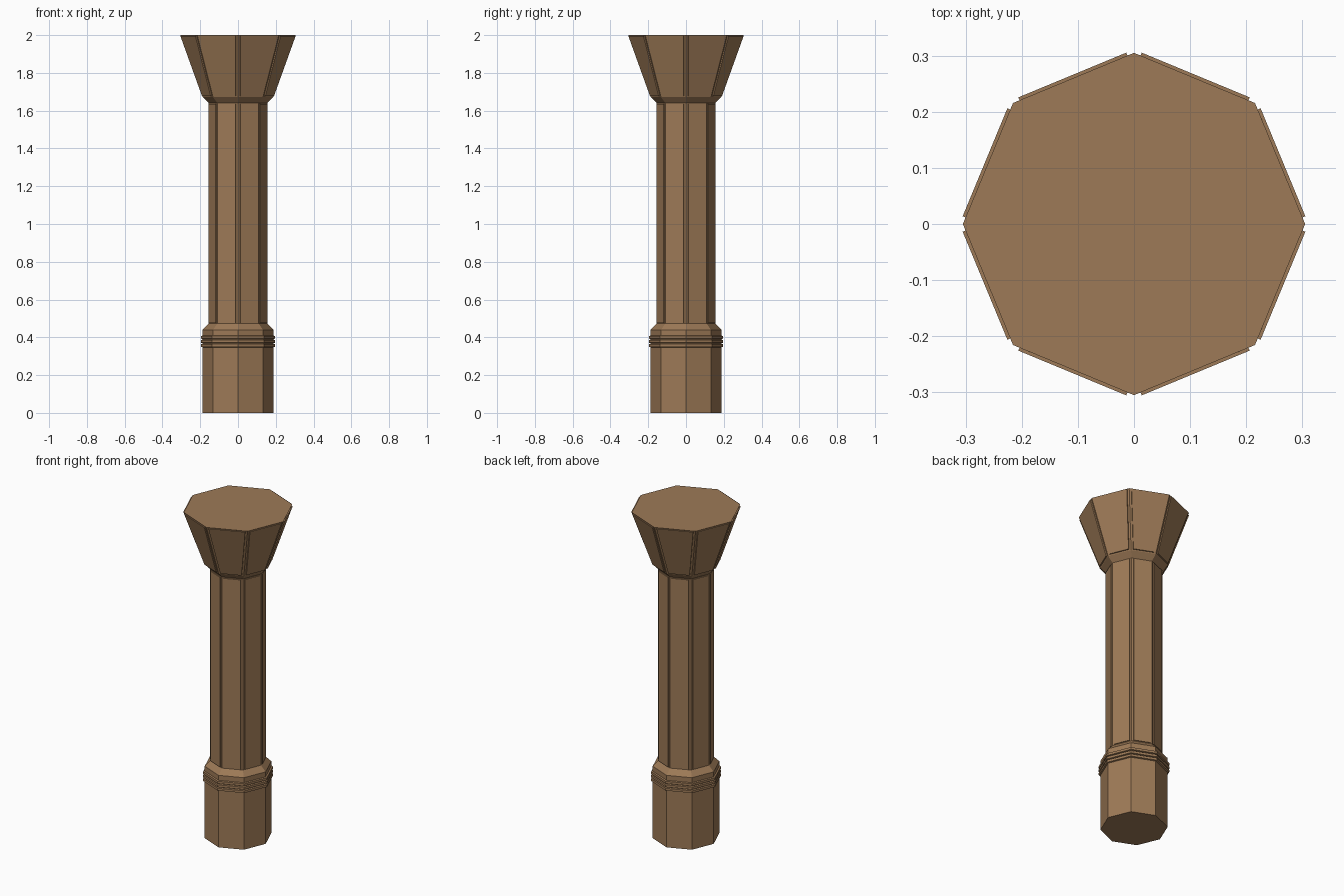
import bpy, bmesh, math
from mathutils import Vector

if "Cube" in bpy.data.objects:
    bpy.data.objects.remove(bpy.data.objects["Cube"])

wood = bpy.data.materials.new("brown wood")
wood.diffuse_color = (0.34, 0.195, 0.095, 1)
wood.use_nodes = True
wood.node_tree.nodes["Principled BSDF"].inputs["Base Color"].default_value = wood.diffuse_color
SIDES = 8


def corner(i, r, z):
    a = 2 * math.pi * i / SIDES
    return Vector((r * math.cos(a), r * math.sin(a), z))


def finish(name, bm):
    bmesh.ops.recalc_face_normals(bm, faces=bm.faces[:])
    mesh = bpy.data.meshes.new(name)
    bm.to_mesh(mesh)
    bm.free()
    mesh.materials.append(wood)
    bpy.context.collection.objects.link(bpy.data.objects.new(name, mesh))


def octagon_loft(name, profile):
    """Closed octagonal solid through (radius, height) points."""
    bm = bmesh.new()
    rings = [[bm.verts.new(corner(i, r, z)) for i in range(SIDES)] for r, z in profile]
    for a, b in zip(rings, rings[1:]):
        for i in range(SIDES):
            j = (i + 1) % SIDES
            bm.faces.new((a[i], a[j], b[j], b[i]))
    bm.faces.new(rings[0])
    bm.faces.new(rings[-1])
    finish(name, bm)


def side_panels(name, low, high, gap, thick):
    """Thin raised plank on each side, between two (radius, height) points."""
    bm = bmesh.new()
    for i in range(SIDES):
        base = []
        for r, z in (low, high):
            p, q = corner(i, r, z), corner(i + 1, r, z)
            d = (q - p).normalized() * gap
            base.append((p + d, q - d))
        quad = [base[0][0], base[0][1], base[1][1], base[1][0]]
        n = (quad[1] - quad[0]).cross(quad[3] - quad[0])
        n = Vector((n.x, n.y, 0)).normalized() * thick
        inner = [bm.verts.new(v - n * 0.3) for v in quad]
        outer = [bm.verts.new(v + n) for v in quad]
        bm.faces.new(inner)
        bm.faces.new(outer)
        for k in range(4):
            m = (k + 1) % 4
            bm.faces.new((inner[k], inner[m], outer[m], outer[k]))
    finish(name, bm)


# Core: base, sloped shoulder, shaft, flared capital
octagon_loft("column_core", [(0.187, 0), (0.187, 0.44), (0.155, 0.472), (0.155, 1.64),
                             (0.187, 1.672), (0.305, 2.0)])

# Raised planks on shaft and capital
side_panels("shaft_panels", (0.155, 0.475), (0.155, 1.635), 0.011, 0.006)
side_panels("capital_panels", (0.189, 1.678), (0.3035, 1.996), 0.012, 0.007)

# Three binding bands round the base
for k in range(3):
    z = 0.347 + 0.0215 * k
    octagon_loft(f"base_band_{k + 1}", [(0.186, z), (0.196, z + 0.003),
                                        (0.196, z + 0.017), (0.186, z + 0.02)])
